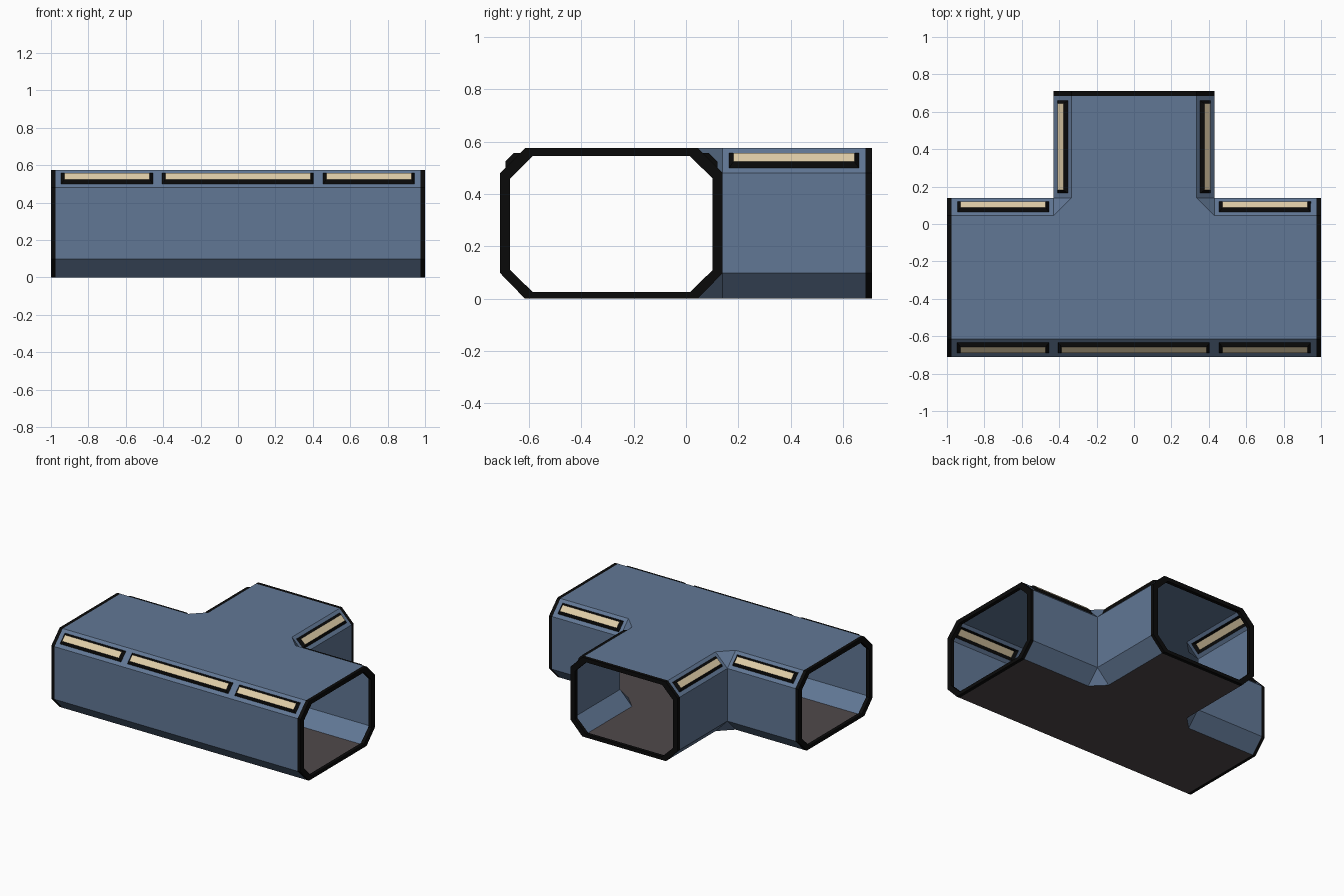
import bpy, bmesh
from mathutils import Vector

if "Cube" in bpy.data.objects:
    bpy.data.objects.remove(bpy.data.objects["Cube"])

W, H, C = 0.43, 0.575, 0.095           # branch half width, height, chamfer
Y0, Y1, YB = -0.71, 0.14, 0.71         # main tube front/back, branch end
RIM = 0.025                            # rim depth
XE, YE = 1 - RIM, YB - RIM             # where the sheet walls meet the rims


def material(name, rgb):
    m = bpy.data.materials.new(name)
    m.diffuse_color = (*rgb, 1)
    m.use_nodes = True
    m.node_tree.nodes["Principled BSDF"].inputs["Base Color"].default_value = m.diffuse_color
    return m


BLUE = material("wall blue", (0.12, 0.185, 0.30))
BLACK = material("rim black", (0.003, 0.003, 0.003))
CREAM = material("lamp cream", (0.74, 0.61, 0.39))
BROWN = material("floor brown", (0.08, 0.066, 0.07))


class Part:
    """Collects flat faces, each turned towards a given outward direction."""
    def __init__(self, name, *mats):
        self.name, self.mats, self.bm = name, mats, bmesh.new()

    def face(self, pts, out, mat=0):
        f = self.bm.faces.new([self.bm.verts.new(p) for p in pts])
        f.normal_update()
        if f.normal.dot(Vector(out)) < 0:
            f.normal_flip()
        f.material_index = mat

    def finish(self):
        bmesh.ops.remove_doubles(self.bm, verts=self.bm.verts, dist=1e-5)
        me = bpy.data.meshes.new(self.name)
        self.bm.to_mesh(me)
        self.bm.free()
        for m in self.mats:
            me.materials.append(m)
        bpy.context.collection.objects.link(bpy.data.objects.new(self.name, me))


walls = Part("tunnel_walls", BLUE)
lamps = Part("lamp_panels", BLACK, CREAM)


def side(p, q, n, panels):
    """Straight wall from p to q: lower chamfer, wall, upper chamfer with lamps.
    panels are (start, end) distances measured from p."""
    p, q, n = Vector((*p, 0)), Vector((*q, 0)), Vector((*n, 0))
    u, length = (q - p).normalized(), (q - p).length
    up = Vector((0, 0, 1))

    def at(s, d, z):
        return p + u * s - n * d + up * z

    for (d0, z0), (d1, z1), out in (((C, 0), (0, 0.098), n - up),
                                    ((0, 0.098), (0, H - C), n)):
        walls.face([at(0, d0, z0), at(length, d0, z0),
                    at(length, d1, z1), at(0, d1, z1)], out)

    # upper chamfer, with openings where the lamps sit
    out = (n + up).normalized()

    def ch(s, t, h=0):
        return at(s, C * t, H - C + C * t) + out * h

    def patch(s0, s1, t0, t1):
        walls.face([ch(s0, t0), ch(s1, t0), ch(s1, t1), ch(s0, t1)], out)

    lo, hi, bev = 0.21, 0.81, 0.017
    tb, pos = bev / (C * 2 ** 0.5), 0
    for a, b in panels:
        patch(pos, a, 0, 1)
        patch(a, b, 0, lo)
        patch(a, b, hi, 1)
        pos = b
        # raised lamp: black sloped border and cream top
        base = [ch(a, lo), ch(b, lo), ch(b, hi), ch(a, hi)]
        top = [ch(a + bev, lo + tb, bev), ch(b - bev, lo + tb, bev),
               ch(b - bev, hi - tb, bev), ch(a + bev, hi - tb, bev)]
        lamps.face(top, out, 1)
        mid = sum(base, Vector()) / 4
        for i in range(4):
            j = (i + 1) % 4
            lamps.face([base[i], base[j], top[j], top[i]],
                       (base[i] + base[j]) / 2 - mid + out * 0.001)
    patch(pos, length, 0, 1)


# long front wall
side((-XE, Y0), (XE, Y0), (0, -1),
     [(XE + a, XE + b) for a, b in ((-0.945, -0.455), (-0.405, 0.405), (0.455, 0.945))])

# back walls, branch walls and inner corner facets, mirrored
for m in (1, -1):
    side((m * W, Y1), (m * XE, Y1), (0, 1), [(0.455 - W, 0.945 - W)])
    side((m * W, Y1), (m * W, YE), (m, 0), [(0.165 - Y1, 0.66 - Y1)])
    for z, zc, s in ((H, H - C, 1), (0, 0.098, -1)):
        walls.face([(m * W, Y1 - C, z), (m * (W - C), Y1, z), (m * W, Y1, zc)], (m, 1, s))

# T-shaped roof and floor
half = [(XE, Y0 + C), (XE, Y1 - C), (W, Y1 - C), (W - C, Y1), (W - C, YE)]
outline = half + [(-x, y) for x, y in reversed(half)]
walls.face([(x, y, H) for x, y in outline], (0, 0, 1))
floor = Part("floor", BROWN)
floor.face([(x, y, 0) for x, y in outline], (0, 0, -1))
floor.finish()
walls.finish()
lamps.finish()


def rim(name, place, axis):
    """Octagonal ring; place(a, z, d) maps across, height, depth to space."""
    hw = (Y1 - Y0) / 2 if axis.x else W

    def octagon(side_d, top_d, z0, z1, z2, z3):
        r = [(hw - top_d, z0), (hw - side_d, z1), (hw - side_d, z2), (hw - top_d, z3)]
        return r + [(-a, z) for a, z in reversed(r)]

    outer = octagon(0, C, 0, 0.098, H - C, H)
    inner = octagon(0.038, 0.125, 0.025, 0.11, 0.459, 0.545)
    part = Part(name, BLACK)
    centre = place(0, H / 2, RIM / 2)
    for i in range(8):
        j = (i + 1) % 8
        o, p, a, b = outer[i], outer[j], inner[i], inner[j]
        for d, s in ((0, 1), (RIM, -1)):
            part.face([place(*o, d), place(*p, d), place(*b, d), place(*a, d)], axis * s)
        for (e, f), s in (((o, p), 1), ((a, b), -1)):
            mid = (place(*e, RIM / 2) + place(*f, RIM / 2)) / 2
            part.face([place(*e, 0), place(*f, 0), place(*f, RIM), place(*e, RIM)],
                      (mid - centre) * s)
    part.finish()


# black rims round the three openings
YC = (Y0 + Y1) / 2
rim("right_rim", lambda a, z, d: Vector((1 - d, YC + a, z)), Vector((1, 0, 0)))
rim("left_rim", lambda a, z, d: Vector((d - 1, YC + a, z)), Vector((-1, 0, 0)))
rim("branch_rim", lambda a, z, d: Vector((a, YB - d, z)), Vector((0, 1, 0)))
